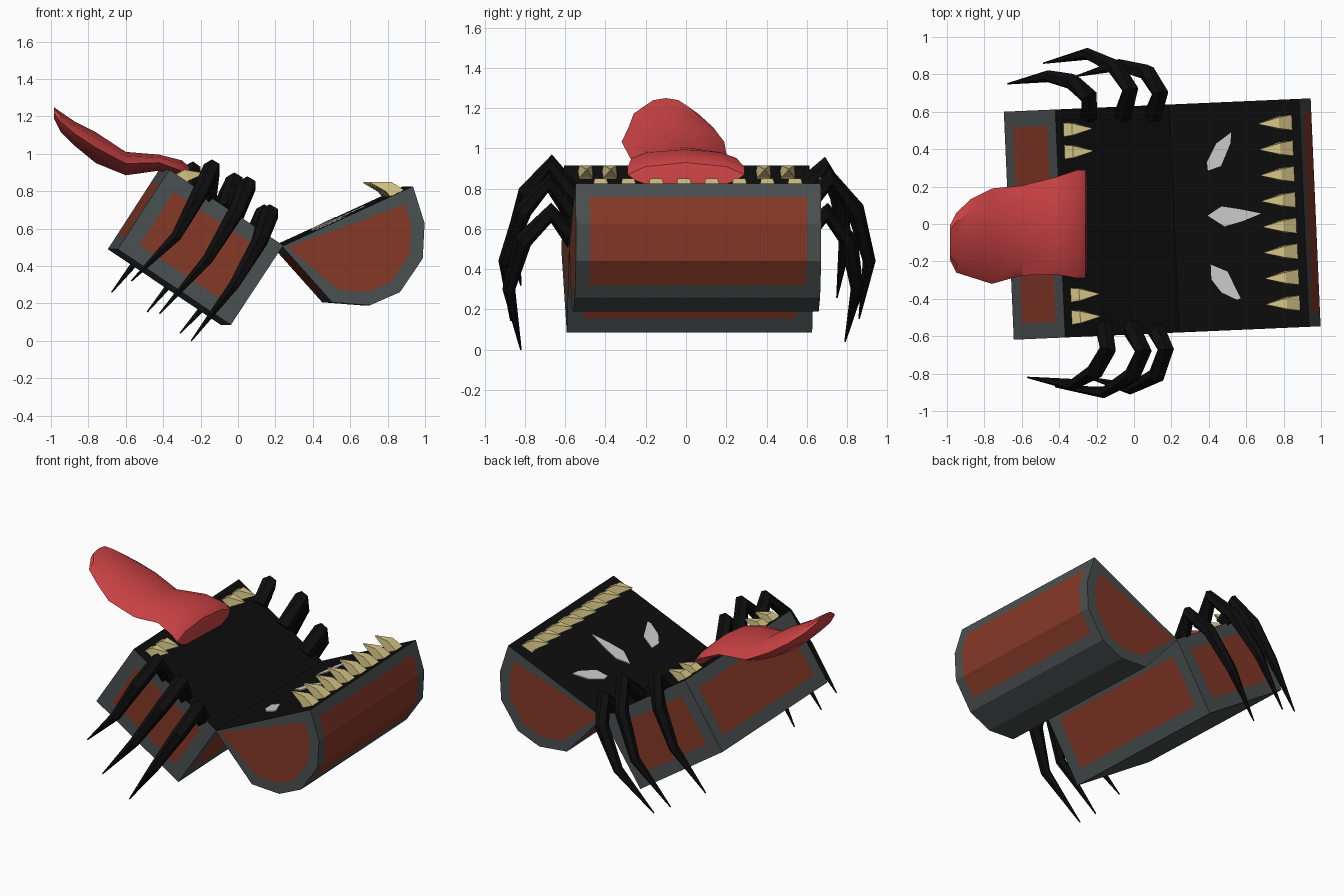
import bpy, bmesh, math
from mathutils import Vector, Matrix

if "Cube" in bpy.data.objects:
    bpy.data.objects.remove(bpy.data.objects["Cube"])

YAW = math.radians(2.5)
PLACE = Matrix.Translation((0, 0.02, 0)) @ Matrix.Rotation(YAW, 4, 'Z')


def mat(name, r, g, b):
    m = bpy.data.materials.new(name)
    m.diffuse_color = (r, g, b, 1)
    m.use_nodes = True
    m.node_tree.nodes["Principled BSDF"].inputs["Base Color"].default_value = m.diffuse_color
    return m


GREY = mat("iron grey", 0.068, 0.08, 0.08)
RED = mat("red brown wood", 0.235, 0.04, 0.02)
BLACK = mat("black", 0.004, 0.004, 0.004)
PINK = mat("tongue red", 0.60, 0.055, 0.058)
BONE = mat("bone", 0.68, 0.57, 0.24)
PALE = mat("pale eye", 0.62, 0.62, 0.62)


def finish(bm, name, mats, placed=False):
    bmesh.ops.recalc_face_normals(bm, faces=bm.faces)
    if placed:
        bm.transform(PLACE)
    me = bpy.data.meshes.new(name)
    bm.to_mesh(me)
    bm.free()
    for m in mats:
        me.materials.append(m)
    ob = bpy.data.objects.new(name, me)
    bpy.context.collection.objects.link(ob)
    return ob


def prism(profile, half):
    """Extrude an x-z profile along y; returns bmesh, end faces, side faces."""
    bm = bmesh.new()
    a = [bm.verts.new((x, -half, z)) for x, z in profile]
    b = [bm.verts.new((x, half, z)) for x, z in profile]
    ends = [bm.faces.new(a), bm.faces.new(b[::-1])]
    n = len(profile)
    sides = [bm.faces.new((a[i], b[i], b[(i + 1) % n], a[(i + 1) % n])) for i in range(n)]
    bmesh.ops.recalc_face_normals(bm, faces=bm.faces)
    return bm, ends, sides


def panel(bm, faces, width):
    """Inset a red panel, leaving a grey border."""
    bmesh.ops.inset_region(bm, faces=faces, thickness=width, use_boundary=True, use_even_offset=True)
    for f in faces:
        f.material_index = 1


def loft(rings, name, m, placed=False):
    bm = bmesh.new()
    vs = [[bm.verts.new(p) for p in r] for r in rings]
    n = len(vs[0])
    for r, s in zip(vs, vs[1:]):
        for i in range(n):
            bm.faces.new((r[i], r[(i + 1) % n], s[(i + 1) % n], s[i]))
    bm.faces.new(vs[0][::-1])
    bm.faces.new(vs[-1])
    return finish(bm, name, [m], placed)


def sweep(points, radii, sides, ref, name, m, flat=1.0, placed=False):
    """Tapered tube through points; flat scales the thickness along ref."""
    pts = [Vector(p) for p in points]
    rings = []
    for i, p in enumerate(pts):
        t = (pts[min(i + 1, len(pts) - 1)] - pts[max(i - 1, 0)]).normalized()
        u = (ref - t * ref.dot(t)).normalized()
        v = t.cross(u)
        ring = []
        for k in range(sides):
            a = 2 * math.pi * (k + 0.5) / sides
            ring.append(p + radii[i] * (u * math.cos(a) * flat + v * math.sin(a)))
        rings.append(ring)
    return loft(rings, name, m, placed)


# Chest base: tilted box with a black top
bm, ends, sides = prism([(-0.395, 0.915), (-0.67, 0.49), (-0.065, 0.085), (0.215, 0.51)], 0.61)
for f in ends + [sides[0], sides[2]]:
    panel(bm, [f], 0.085)
sides[3].material_index = 2
finish(bm, "chest_base", [GREY, RED, BLACK], True)

# Lid: rounded profile opened backwards, black inner face
lid = [(0.91, 0.826), (0.972, 0.628), (0.962, 0.44), (0.84, 0.26), (0.68, 0.19), (0.477, 0.206), (0.21, 0.505)]
bm, ends, sides = prism(lid, 0.61)
for f in ends:
    panel(bm, [f], 0.07)
    y = f.verts[0].co.y
    hinge = Vector((0.21, y, 0.505))
    tip = min(f.verts, key=lambda v: (v.co - hinge).length)
    tip.co = hinge.lerp(tip.co, 0.25)
panel(bm, sides[0:3], 0.07)
panel(bm, [sides[5]], 0.07)
sides[6].material_index = 2
finish(bm, "chest_lid", [GREY, RED, BLACK], True)

# Teeth: hooked spikes along both rims
Y = Vector((0, 1, 0))
for i in range(8):
    y = -0.48 + 0.138 * i
    sweep([(0.84, y, 0.775), (0.785, y, 0.823), (0.69, y, 0.847)], [0.058, 0.042, 0.004],
          4, Y, f"lid_tooth_{i + 1}", BONE, placed=True)
for i, y in enumerate((-0.505, -0.385, 0.38, 0.50)):
    sweep([(-0.345, y, 0.85), (-0.30, y, 0.885), (-0.205, y, 0.895)], [0.055, 0.045, 0.004],
          4, Y, f"base_tooth_{i + 1}", BONE, placed=True)

# Tongue: x, low z, high z, centre y, half width
stations = [(-0.25, 0.80, 0.88, 0.0, 0.25), (-0.26, 0.81, 0.93, 0.0, 0.29), (-0.30, 0.85, 0.965, 0.0, 0.29),
            (-0.42, 0.91, 0.995, -0.01, 0.26), (-0.60, 0.885, 1.01, -0.035, 0.24),
            (-0.76, 0.95, 1.115, -0.065, 0.255), (-0.87, 1.04, 1.17, -0.075, 0.21),
            (-0.95, 1.12, 1.225, -0.10, 0.16), (-0.985, 1.19, 1.25, -0.10, 0.09)]
rings = []
for x, lo, hi, yc, w in stations:
    zc, h = (lo + hi) / 2, (hi - lo) / 2
    rings.append([(x, yc + w * c, zc + h * s) for c, s in
                  ((1, 0), (0.7, 0.65), (0.0, 1), (-0.7, 0.65), (-1, 0), (-0.7, -0.65), (0, -1), (0.7, -0.65))])
tongue = loft(rings, "tongue", PINK)
bpy.context.view_layer.objects.active = tongue
tongue.select_set(True)
bpy.ops.object.shade_smooth_by_angle(angle=math.radians(30))

# Legs: three bent tapering legs on each end
legs = {
    "front_leg_1": [(-0.16, -0.55, 0.76), (-0.14, -0.67, 0.92), (-0.21, -0.79, 0.78), (-0.33, -0.86, 0.56), (-0.57, -0.82, 0.32)],
    "front_leg_2": [(-0.02, -0.55, 0.66), (0.05, -0.68, 0.83), (-0.01, -0.81, 0.69), (-0.16, -0.90, 0.44), (-0.42, -0.87, 0.145)],
    "front_leg_3": [(0.11, -0.55, 0.54), (0.17, -0.67, 0.68), (0.12, -0.81, 0.54), (-0.02, -0.88, 0.30), (-0.25, -0.82, 0.0)],
    "back_leg_1": [(-0.24, 0.58, 0.80), (-0.24, 0.68, 0.91), (-0.33, 0.76, 0.76), (-0.46, 0.79, 0.53), (-0.675, 0.75, 0.26)],
    "back_leg_2": [(-0.06, 0.58, 0.70), (-0.02, 0.72, 0.85), (-0.10, 0.84, 0.70), (-0.25, 0.91, 0.44), (-0.485, 0.86, 0.155)],
    "back_leg_3": [(0.10, 0.58, 0.56), (0.14, 0.70, 0.68), (0.07, 0.81, 0.54), (-0.08, 0.85, 0.30), (-0.31, 0.79, 0.04)],
}
for name, pts in legs.items():
    sweep(pts, [0.05, 0.05, 0.045, 0.032, 0.004], 6, Vector((1, 0, 0)), name, BLACK)

# Eyes: thin pale plates lying on the inside of the lid
eyes = [
    [(0.52, 0.49), (0.44, 0.43), (0.39, 0.33), (0.395, 0.285), (0.465, 0.31), (0.515, 0.43)],
    [(0.393, 0.045), (0.468, 0.094), (0.56, 0.08), (0.68, 0.056), (0.58, 0.015), (0.484, -0.013)],
    [(0.41, -0.217), (0.50, -0.254), (0.57, -0.398), (0.55, -0.405), (0.468, -0.366), (0.414, -0.297)],
]
slope = (0.826 - 0.505) / (0.91 - 0.21)
for i, outline in enumerate(eyes):
    rings = []
    for lift in (-0.002, 0.006):
        rings.append([(x, y, 0.505 + lift + slope * (x * math.cos(YAW) + (y - 0.02) * math.sin(YAW) - 0.21))
                      for x, y in outline])
    loft(rings, f"eye_{i + 1}", PALE)
